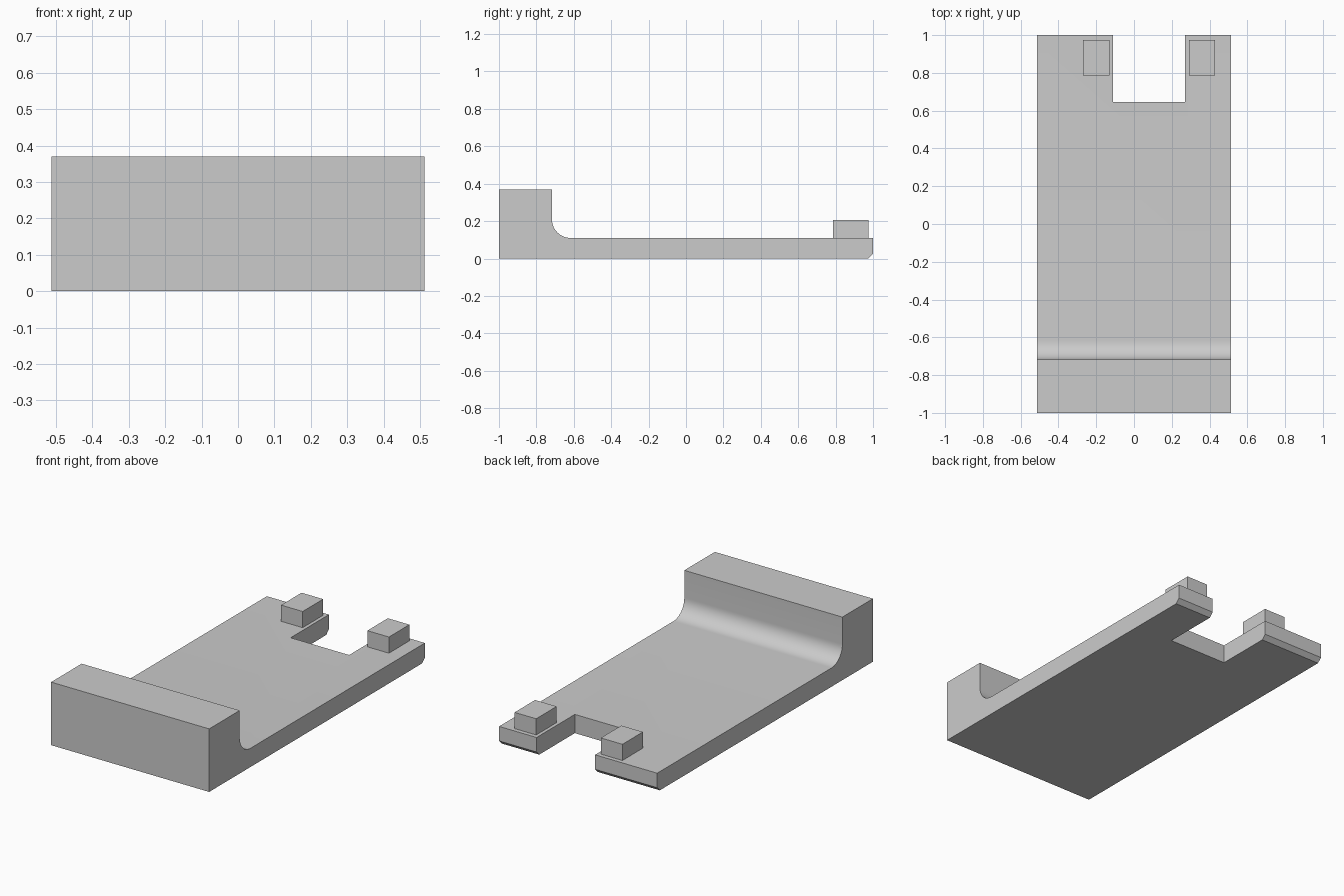
import bpy, bmesh, math

if "Cube" in bpy.data.objects:
    bpy.data.objects.remove(bpy.data.objects["Cube"])

grey = bpy.data.materials.new("light_grey")
grey.diffuse_color = (0.6, 0.6, 0.6, 1)
grey.use_nodes = True
grey.node_tree.nodes["Principled BSDF"].inputs["Base Color"].default_value = grey.diffuse_color


def add_object(name, bm):
    bmesh.ops.recalc_face_normals(bm, faces=bm.faces)
    mesh = bpy.data.meshes.new(name)
    bm.to_mesh(mesh)
    bm.free()
    mesh.materials.append(grey)
    obj = bpy.data.objects.new(name, mesh)
    bpy.context.collection.objects.link(obj)
    return obj


def extrude_x(name, profile, x0, x1):
    """Sweep a closed (y, z) profile along x."""
    bm = bmesh.new()
    face = bm.faces.new([bm.verts.new((x0, y, z)) for y, z in profile])
    ext = bmesh.ops.extrude_face_region(bm, geom=[face])
    verts = [v for v in ext["geom"] if isinstance(v, bmesh.types.BMVert)]
    bmesh.ops.translate(bm, verts=verts, vec=(x1 - x0, 0, 0))
    return add_object(name, bm)


def box(name, x0, x1, y0, y1, z0, z1):
    return extrude_x(name, [(y0, z0), (y1, z0), (y1, z1), (y0, z1)], x0, x1)


# Plate with raised front block, concave fillet and chamfered rear underside
W, TOP, WALL, R = 0.513, 0.11, -0.717, 0.1
fillet = [(WALL + R - R * math.sin(a), TOP + R - R * math.cos(a))
          for a in (math.pi / 2 * i / 12 for i in range(13))]
profile = [(-1, 0), (0.975, 0), (1, 0.025), (1, TOP)] + fillet + [(WALL, 0.37), (-1, 0.37)]
plate = extrude_x("base_plate", profile, -W, W)

# Rear notch
cutter = box("notch_cutter", -0.11, 0.27, 0.645, 1.2, -0.2, 0.4)
cutter.hide_render = True
cutter.hide_viewport = False
cutter.display_type = 'WIRE'
cut = plate.modifiers.new("notch", 'BOOLEAN')
cut.operation, cut.solver, cut.object = 'DIFFERENCE', 'EXACT', cutter
bpy.context.view_layer.objects.active = plate
plate.select_set(True)
bpy.ops.object.modifier_apply(modifier=cut.name)
bpy.data.objects.remove(cutter)
bpy.ops.object.shade_smooth_by_angle(angle=math.radians(30))

# Two locating pegs beside the notch
for side, x in (("left", -0.27), ("right", 0.29)):
    box(side + "_peg", x, x + 0.14, 0.785, 0.975, TOP, 0.205)
